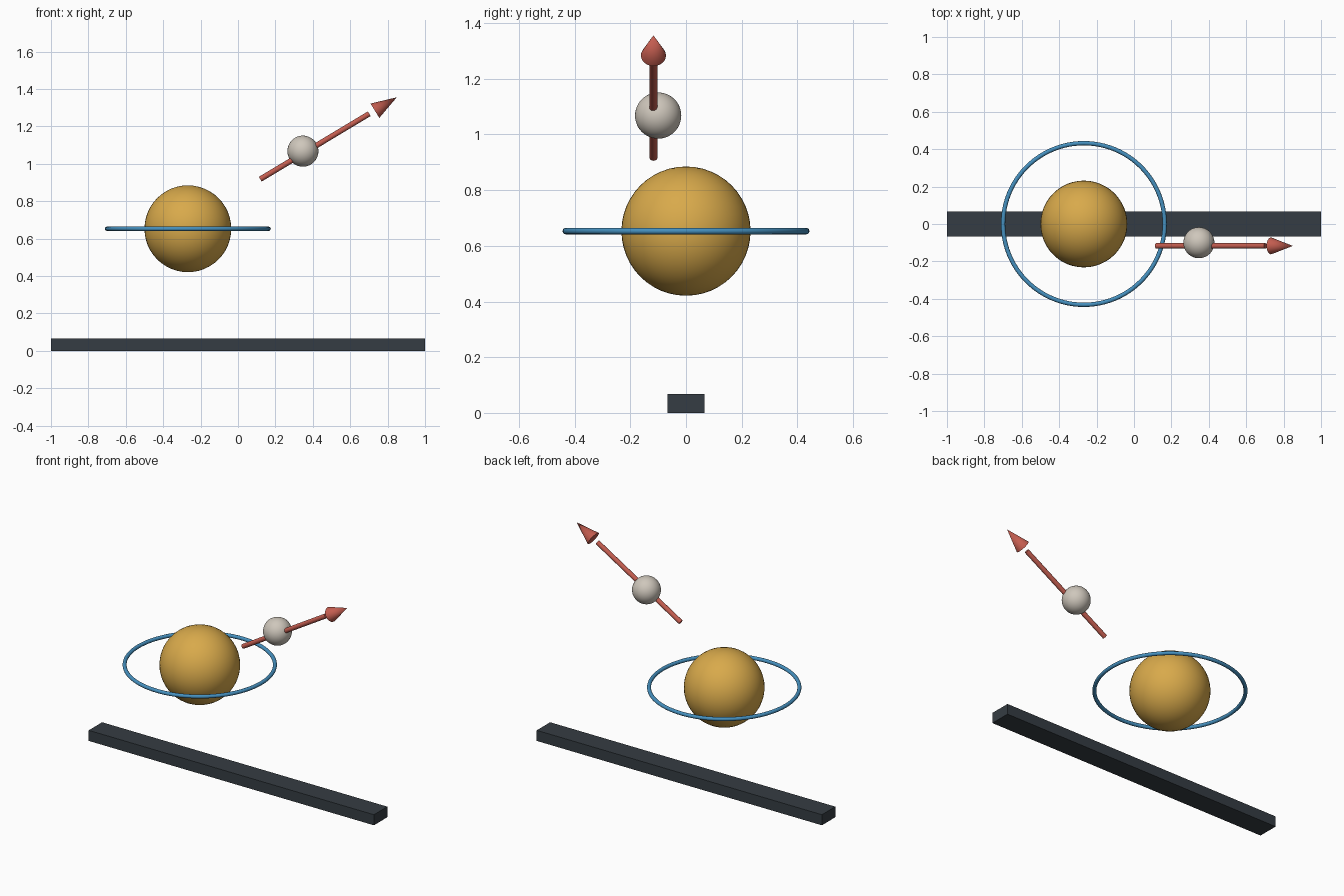
import bpy
import math
from mathutils import Vector

cube = bpy.data.objects.get("Cube")
if cube:
    bpy.data.objects.remove(cube, do_unlink=True)


def material(name, rgb):
    mat = bpy.data.materials.new(name)
    mat.use_nodes = True
    colour = (*rgb, 1.0)
    mat.diffuse_color = colour
    mat.node_tree.nodes["Principled BSDF"].inputs["Base Color"].default_value = colour
    return mat


gold = material("gold", (0.69, 0.40, 0.07))
blue = material("blue", (0.06, 0.28, 0.52))
red = material("coral red", (0.55, 0.11, 0.08))
ivory = material("warm grey", (0.62, 0.57, 0.50))
charcoal = material("charcoal", (0.036, 0.046, 0.056))


def finish(name, mat, smooth=True):
    obj = bpy.context.object
    obj.name = name
    obj.data.materials.append(mat)
    if smooth:
        bpy.ops.object.shade_smooth_by_angle(angle=math.radians(40))
    return obj


def ball(name, centre, radius, mat):
    bpy.ops.mesh.primitive_uv_sphere_add(segments=48, ring_count=24,
                                         radius=radius, location=centre)
    return finish(name, mat)


def taper(name, start, end, r_start, r_end, mat, sides=24):
    """Cylinder or cone running from start to end."""
    start, end = Vector(start), Vector(end)
    axis = end - start
    bpy.ops.mesh.primitive_cone_add(
        vertices=sides, radius1=r_start, radius2=r_end, depth=axis.length,
        location=(start + end) / 2,
        rotation=axis.to_track_quat("Z", "Y").to_euler())
    return finish(name, mat)


# Long base bar
bpy.ops.mesh.primitive_cube_add(size=1, location=(0, 0, 0.0335))
bar = finish("base_bar", charcoal, smooth=False)
bar.scale = (2.0, 0.134, 0.067)

# Large sphere with its thin ring
centre = (-0.268, 0, 0.653)
ball("large_sphere", centre, 0.232, gold)
bpy.ops.mesh.primitive_torus_add(major_radius=0.432, minor_radius=0.0115,
                                 major_segments=96, minor_segments=12,
                                 location=centre)
finish("orbit_ring", blue)

# Small sphere with the arrow passing through it
ball("small_sphere", (0.347, -0.10, 1.068), 0.083, ivory)
arrow_y = -0.117
taper("arrow_shaft", (0.119, arrow_y, 0.918), (0.702, arrow_y, 1.268),
      0.0145, 0.0145, red)
taper("arrow_head", (0.732, arrow_y, 1.284), (0.849, arrow_y, 1.356),
      0.045, 0, red)
